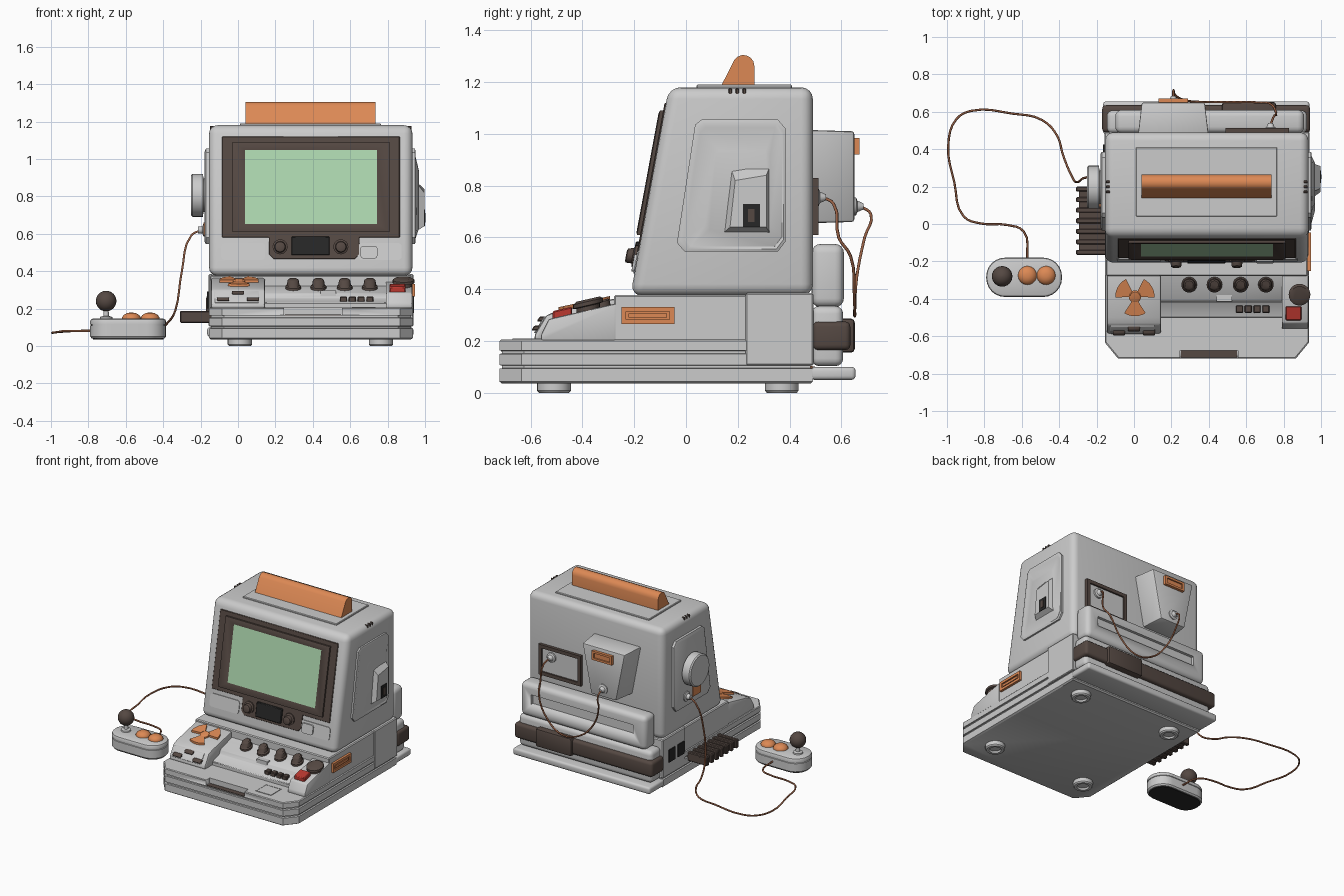
import bpy, bmesh, math
from mathutils import Vector

def mat(name, c):
    m = bpy.data.materials.new(name)
    m.diffuse_color = (*c, 1)
    return m
ORANGE = mat("orange", (0.72, 0.25, 0.09)); BROWN = mat("brown", (0.09, 0.065, 0.055))
BLACK = mat("black", (0.02, 0.02, 0.02)); GREEN = mat("green", (0.42, 0.68, 0.43))
RED = mat("red", (0.5, 0.04, 0.03)); CABLE = mat("cable", (0.32, 0.12, 0.06))

def at(axis, p, d):
    return Vector({'x': (d, p[0], p[1]), 'y': (p[0], d, p[1]), 'z': (p[0], p[1], d)}[axis])

def loft(name, axis, loops, m=None, bevel=0, seg=2, ring=False, f=None):
    """Skin a list of (outline, depth) loops; ring=True closes last to first."""
    bm = bmesh.new()
    vs = [[bm.verts.new(at(axis, p, d)) for p in pts] for pts, d in loops]
    n = len(vs[0])
    for a, b in zip(vs, vs[1:] + vs[:1] if ring else vs[1:]):
        for i in range(n):
            bm.faces.new((a[i], a[(i + 1) % n], b[(i + 1) % n], b[i]))
    if not ring:
        bm.faces.new(vs[0]); bm.faces.new(vs[-1])
    bmesh.ops.recalc_face_normals(bm, faces=bm.faces)
    if bevel:
        es = [e for e in bm.edges if e.calc_face_angle(0) > 0.45]
        bmesh.ops.bevel(bm, geom=es, offset=bevel, segments=seg, profile=0.5, affect='EDGES', clamp_overlap=True)
    if f:
        for v in bm.verts:
            v.co = f(v.co)
        bmesh.ops.recalc_face_normals(bm, faces=bm.faces)
    me = bpy.data.meshes.new(name)
    bm.to_mesh(me); bm.free()
    ob = bpy.data.objects.new(name, me)
    bpy.context.collection.objects.link(ob)
    if m: me.materials.append(m)
    bpy.ops.object.select_all(action='DESELECT')
    ob.select_set(True); bpy.context.view_layer.objects.active = ob
    bpy.ops.object.shade_smooth_by_angle(angle=math.radians(35))
    return ob

def prism(name, axis, pts, d0, d1, m=None, bevel=0, seg=2, f=None):
    return loft(name, axis, [(pts, d0), (pts, d1)], m, bevel, seg, f=f)

def rect(a0, a1, b0, b1): return [(a0, b0), (a1, b0), (a1, b1), (a0, b1)]

def rrect(a0, a1, b0, b1, r, n=5):
    out = []
    for k, (a, b) in enumerate([(a1 - r, b1 - r), (a0 + r, b1 - r), (a0 + r, b0 + r), (a1 - r, b0 + r)]):
        out += [(a + r * math.cos((k + i / n) * math.pi / 2), b + r * math.sin((k + i / n) * math.pi / 2)) for i in range(n + 1)]
    return out

def box(name, x0, x1, y0, y1, z0, z1, m=None, bevel=0, seg=2, f=None):
    return prism(name, 'z', rect(x0, x1, y0, y1), z0, z1, m, bevel, seg, f)

def frame(name, axis, a0, a1, b0, b1, w, d0, d1, m=None, f=None):
    o, i = rect(a0, a1, b0, b1), rect(a0 + w, a1 - w, b0 + w, b1 - w)
    return loft(name, axis, [(o, d0), (o, d1), (i, d1), (i, d0)], m, ring=True, f=f)

def lathe(name, axis, c, prof, m=None, n=24, f=None):
    circ = lambda r: [(c[0] + r * math.cos(2 * math.pi * i / n), c[1] + r * math.sin(2 * math.pi * i / n)) for i in range(n)]
    return loft(name, axis, [(circ(r), d) for r, d in prof], m, f=f)

def cable(name, pts, r=0.006):
    cu = bpy.data.curves.new(name, 'CURVE')
    cu.dimensions = '3D'; cu.bevel_depth = r; cu.bevel_resolution = 1; cu.resolution_u = 4
    s = cu.splines.new('BEZIER'); s.bezier_points.add(len(pts) - 1)
    for b, p in zip(s.bezier_points, pts):
        b.co = p; b.handle_left_type = b.handle_right_type = 'AUTO'
    ob = bpy.data.objects.new(name, cu); bpy.context.collection.objects.link(ob)
    cu.materials.append(CABLE)
    bpy.ops.object.select_all(action='DESELECT')
    ob.select_set(True); bpy.context.view_layer.objects.active = ob
    bpy.ops.object.convert(target='MESH')

def cut(ob, cutter):
    cutter.hide_render = True; cutter.hide_viewport = True
    md = ob.modifiers.new("cut", 'BOOLEAN'); md.object = cutter; md.operation = 'DIFFERENCE'

# sloped surfaces: screen face, left console top and front, middle deck, right console top
face = lambda v: Vector((v.x, v.y - 0.21 + 0.185 * (v.z - 0.4), v.z))
slope = lambda y0, z0, k: (lambda v: Vector((v.x, v.y, v.z + z0 + k * (v.y - y0))))
ltop, mid, rtop = slope(-0.5, 0.315, 0.217), slope(-0.4, 0.285, 0.3), slope(-0.53, 0.285, 0.23)
lfront = lambda v: Vector((v.x, v.y - 0.585 + 0.6 * (v.z - 0.225), v.z))

# base slab with grooves and chamfered front corners
def foot(i):
    a, b, c, d = -0.155 + i, 0.935 - i, -0.72 + i, 0.49 - i
    return [(a + 0.07, c), (b - 0.07, c), (b, c + 0.085), (b, d), (a, d), (a, c + 0.085)]
levels = [(0.01, 0.035), (0, 0.043)]
for z in (0.093, 0.15):
    levels += [(0, z), (0.01, z + 0.002), (0.01, z + 0.012), (0, z + 0.014)]
slab = loft("base_slab", 'z', [(foot(i), z) for i, z in levels + [(0, 0.2), (0.005, 0.205)]])
cut(slab, box("front_notch_cutter", 0.245, 0.555, -0.8, -0.675, 0.165, 0.3))
box("front_notch_floor", 0.25, 0.55, -0.715, -0.676, 0.16, 0.168, BROWN)
for x in (0.01, 0.765):
    for y in (-0.51, 0.37):
        lathe("foot", 'z', (x, y), [(0.035, 0.012), (0.04, 0), (0.058, 0), (0.065, 0.008), (0.065, 0.04)])
box("mid_body", -0.15, 0.928, -0.278, 0.49, 0.19, 0.377, bevel=0.006, seg=1)
box("rear_body", -0.158, 0.938, 0.23, 0.493, 0.105, 0.385, bevel=0.006, seg=1)
frame("touch_pad", 'z', 0.61, 0.735, -0.67, -0.55, 0.006, 0.2, 0.209)
box("touch_surface", 0.615, 0.73, -0.665, -0.555, 0.2, 0.207)

# monitor head
prism("head", 'x', [(-0.215, 0.375), (0.49, 0.375), (0.49, 1.18), (-0.066, 1.18)], -0.155, 0.933, bevel=0.045, seg=4)
T = rect(0.165, 0.65, 0.465, 0.6)
prism("bezel", 'y', [(-0.085, 0.58), (0.165, 0.58), (0.165, 0.49), (0.19, 0.465), (0.625, 0.465), (0.65, 0.49),
                     (0.65, 0.58), (0.865, 0.58), (0.865, 1.12), (-0.085, 1.12)], -0.006, 0.03, BROWN, 0.003, 1, face)
o, i = rect(-0.03, 0.81, 0.61, 1.09), rect(0.043, 0.737, 0.655, 1.045)
loft("screen_frame", 'y', [(o, 0), (o, -0.018), (rect(-0.015, 0.795, 0.62, 1.08), -0.022), (i, -0.01), (i, 0)], BROWN, ring=True, f=face)
box("screen", 0.035, 0.745, -0.011, 0.01, 0.65, 1.05, GREEN, f=face)
box("small_display", 0.285, 0.49, -0.018, 0.01, 0.485, 0.585, BLACK, 0.004, 1, face)
for x in (0.225, 0.55):
    lathe("screen_knob", 'y', (x, 0.53), [(0.04, 0.01), (0.04, -0.015), (0.03, -0.02), (0.027, -0.042), (0.02, -0.046)], BROWN, f=face)
for x in (-0.09, 0.64):
    prism("face_panel", 'y', rrect(x, x + 0.235, 0.46, 0.55, 0.02), -0.005, 0.02, f=face)
prism("face_button", 'y', rrect(0.655, 0.745, 0.468, 0.535, 0.015), -0.014, 0.02, f=face)

# top plate, handle and vents
box("top_plate", 0.01, 0.765, 0.04, 0.41, 1.17, 1.19, bevel=0.004, seg=1)
arc = [(0.222 + 0.042 * math.cos(math.radians(a)), 1.263 + 0.042 * math.sin(math.radians(a))) for a in range(0, 151, 25)]
prism("handle", 'x', [(0.137, 1.188), (0.264, 1.188)] + arc, 0.04, 0.735, ORANGE)
for k in range(3):
    for x in (-0.15, 0.885):
        box("top_vent", x, x + 0.043, 0.165 + k * 0.027, 0.178 + k * 0.027, 1.15, 1.176, BROWN, 0.003, 1)

# side panels: deep wedge on the right, flat one with a dial on the left
P = [(0.06, 1.055), (0.355, 1.055), (0.385, 1.02), (0.385, 0.585), (0.355, 0.545), (-0.005, 0.545), (-0.035, 0.58), (0.035, 1.035)]
sc = lambda s: [(0.235 + s * (y - 0.235), 0.755 + s * (z - 0.755)) for y, z in P]
loft("right_panel", 'x', [(P, 0.92), (P, 0.945), (sc(0.95), 0.95), (sc(0.9), 0.946), (sc(0.6), 0.968)])
loft("right_socket_box", 'x', [([(0.165, 0.89), (0.33, 0.89), (0.33, 0.605), (0.13, 0.605)], 0.94),
                               ([(0.19, 0.82), (0.31, 0.84), (0.31, 0.64), (0.17, 0.64)], 0.996)])
box("right_socket", 0.98, 1.0, 0.22, 0.285, 0.64, 0.73, BLACK)
box("right_switch", 0.98, 1.003, 0.24, 0.265, 0.66, 0.71, BROWN)
loft("left_panel", 'x', [(P, -0.14), (P, -0.172), (sc(0.95), -0.178)])
lathe("left_dial", 'x', (0.197, 0.805), [(0.09, -0.17), (0.09, -0.185), (0.115, -0.187), (0.115, -0.243), (0.107, -0.251)], n=32)
lathe("left_socket", 'x', (0.25, 0.62), [(0.035, -0.17), (0.035, -0.185), (0.02, -0.19), (0.018, -0.215)])
box("left_label", -0.184, -0.17, 0.09, 0.18, 0.59, 0.66, ORANGE)
frame("side_slot_frame", 'x', -0.25, -0.045, 0.265, 0.332, 0.018, 0.92, 0.945, ORANGE)
box("side_slot", 0.92, 0.936, -0.24, -0.055, 0.275, 0.325, ORANGE)
box("side_slot_bar", 0.92, 0.942, -0.222, -0.073, 0.29, 0.307, ORANGE)
for y in (0.29, 0.39):
    box("left_port", -0.165, -0.15, y - 0.035, y + 0.035, 0.2, 0.29, BLACK)

# finned heat sink on the left
box("heat_sink", -0.295, -0.14, -0.165, 0.2, 0.13, 0.175, BROWN)
for k in range(7):
    y = -0.165 + k * 0.0563
    box("heat_sink_fin", -0.31, -0.15, y, y + 0.027, 0.123, 0.187, BROWN, 0.005, 1)

# left console with three-blade dial and keys
prism("left_console", 'x', [(-0.27, 0.2), (-0.585, 0.2), (-0.585, 0.225), (-0.54, 0.3), (-0.5, 0.315), (-0.27, 0.365)], -0.145, 0.145, bevel=0.012)
for a0 in (30, 150, 270):
    A = [math.radians(a0 - 33 + 11 * k) for k in range(7)]
    pts = [(0.005 + r * math.cos(a), -0.388 + r * math.sin(a)) for r, s in ((0.105, A), (0.03, A[::-1])) for a in s]
    prism("dial_blade", 'z', pts, -0.01, 0.014, ORANGE, f=ltop)
lathe("dial_hub", 'z', (0.005, -0.388), [(0.033, -0.01), (0.033, 0.01), (0.025, 0.016)], ORANGE, f=ltop)
box("key_panel", -0.125, 0.11, -0.006, 0.02, 0.23, 0.295, bevel=0.002, seg=1, f=lfront)
for x, z in ((-0.08, 0.25), (0.0, 0.285), (0.08, 0.25)):
    box("console_key", x - 0.033, x + 0.033, -0.022, 0.01, z - 0.01, z + 0.01, BROWN, 0.004, 1, lfront)

# middle deck with knobs and small keys
prism("middle_deck", 'x', [(-0.27, 0.2), (-0.5, 0.2), (-0.5, 0.23), (-0.42, 0.254), (-0.41, 0.282), (-0.27, 0.324)], 0.14, 0.795, bevel=0.004, seg=1)
for x in (0.295, 0.43, 0.57, 0.705):
    lathe("deck_knob", 'z', (x, -0.325), [(0.042, -0.01), (0.042, 0.012), (0.034, 0.018), (0.03, 0.043), (0.022, 0.05)], BROWN, 16, mid)
box("deck_slot", 0.44, 0.525, -0.415, -0.38, 0.26, 0.297)
for k in range(4):
    box("deck_key", 0.545 + k * 0.047, 0.583 + k * 0.047, -0.475, -0.435, 0.23, 0.264, BROWN, 0.004, 1)

# right console with red key and round button
prism("right_console", 'x', [(-0.27, 0.2), (-0.56, 0.2), (-0.56, 0.225), (-0.53, 0.285), (-0.27, 0.345)], 0.79, 0.932, bevel=0.008)
box("red_key", 0.81, 0.895, -0.515, -0.44, -0.01, 0.027, RED, 0.005, 1, rtop)
lathe("round_button", 'z', (0.885, -0.378), [(0.045, -0.01), (0.045, 0.015), (0.058, 0.018), (0.058, 0.033), (0.045, 0.042)], BROWN, f=rtop)

# rear rolls, strap and shelf
roll = box("upper_roll", -0.1, 0.91, 0.485, 0.61, 0.33, 0.575, bevel=0.035, seg=4)
cut(roll, box("roll_slot_cutter", 0.0, 0.82, 0.59, 0.7, 0.43, 0.5))
box("lower_roll", -0.145, 0.925, 0.485, 0.607, 0.103, 0.335, bevel=0.03, seg=4)
box("strap", -0.17, 0.942, 0.49, 0.635, 0.165, 0.275, BROWN, 0.02, 3)
box("strap_buckle", 0.47, 0.76, 0.5, 0.652, 0.155, 0.287, BROWN, 0.015, 2)
box("rear_shelf", -0.165, 0.938, 0.48, 0.655, 0.05, 0.1, bevel=0.015, seg=3)

# rear power box and connector plate
loft("power_box", 'y', [([(0.02, 1.015), (0.4, 1.015), (0.33, 0.655), (0.09, 0.655)], 0.48),
                        ([(0.04, 1.01), (0.38, 1.01), (0.31, 0.66), (0.11, 0.66)], 0.65)], bevel=0.01)
frame("power_slot", 'y', 0.13, 0.29, 0.92, 0.985, 0.015, 0.64, 0.67, ORANGE)
box("power_slot_core", 0.14, 0.28, 0.64, 0.66, 0.93, 0.975, ORANGE)
frame("plate_frame", 'y', 0.49, 0.83, 0.61, 0.83, 0.025, 0.48, 0.512, BROWN)
box("plate_inner", 0.51, 0.81, 0.48, 0.5, 0.63, 0.81)
for name, x, y, z in (("plate_plug", 0.73, 0.5, 0.755), ("power_plug", 0.21, 0.645, 0.72)):
    lathe(name, 'y', (x, z), [(0.035, y - 0.01), (0.035, y + 0.012), (0.022, y + 0.017), (0.012, y + 0.04)], n=12)
cable("rear_cable", [(0.73, 0.53, 0.755), (0.745, 0.57, 0.73), (0.76, 0.59, 0.6), (0.74, 0.635, 0.53), (0.66, 0.65, 0.38), (0.54, 0.652, 0.3),
                     (0.4, 0.652, 0.33), (0.28, 0.66, 0.45), (0.22, 0.69, 0.6), (0.21, 0.714, 0.69), (0.21, 0.675, 0.72)])

# game controller
body = lambda g: rrect(-0.79 + g, -0.385 - g, -0.39 + g, -0.18 - g, 0.1 - g, 6)
loft("pad_body", 'z', [(body(0.008), 0.04), (body(0), 0.05), (body(0), 0.108), (body(0.004), 0.11), (body(0.004), 0.114), (body(0), 0.116),
                       (body(0), 0.132), (body(0.004), 0.141), (body(0.014), 0.146)])
prism("pad_underside", 'z', body(0.014), 0.035, 0.05, BLACK)
lathe("stick_base", 'z', (-0.705, -0.28), [(0.035, 0.14), (0.033, 0.155), (0.015, 0.16), (0.013, 0.2)])
lathe("stick_ball", 'z', (-0.705, -0.28), [(max(0.055 * math.sin(t * math.pi / 12), 0.001), 0.24 - 0.055 * math.cos(t * math.pi / 12)) for t in range(13)], BROWN)
for x in (-0.57, -0.47):
    lathe("pad_button", 'z', (x, -0.275), [(0.05, 0.14), (0.05, 0.152), (0.042, 0.165), (0.025, 0.175), (0.01, 0.178)], ORANGE)
cable("pad_cable", [(-0.2, 0.25, 0.62), (-0.25, 0.25, 0.59), (-0.3, 0.225, 0.4), (-0.335, 0.26, 0.19), (-0.38, 0.37, 0.12), (-0.41, 0.47, 0.1),
                    (-0.49, 0.555, 0.085), (-0.65, 0.59, 0.085), (-0.87, 0.605, 0.08), (-0.95, 0.56, 0.075), (-0.993, 0.42, 0.07),
                    (-0.96, 0.22, 0.075), (-0.91, 0.04, 0.08), (-0.82, 0.003, 0.08), (-0.68, -0.005, 0.08), (-0.59, -0.04, 0.08), (-0.57, -0.19, 0.085)])
